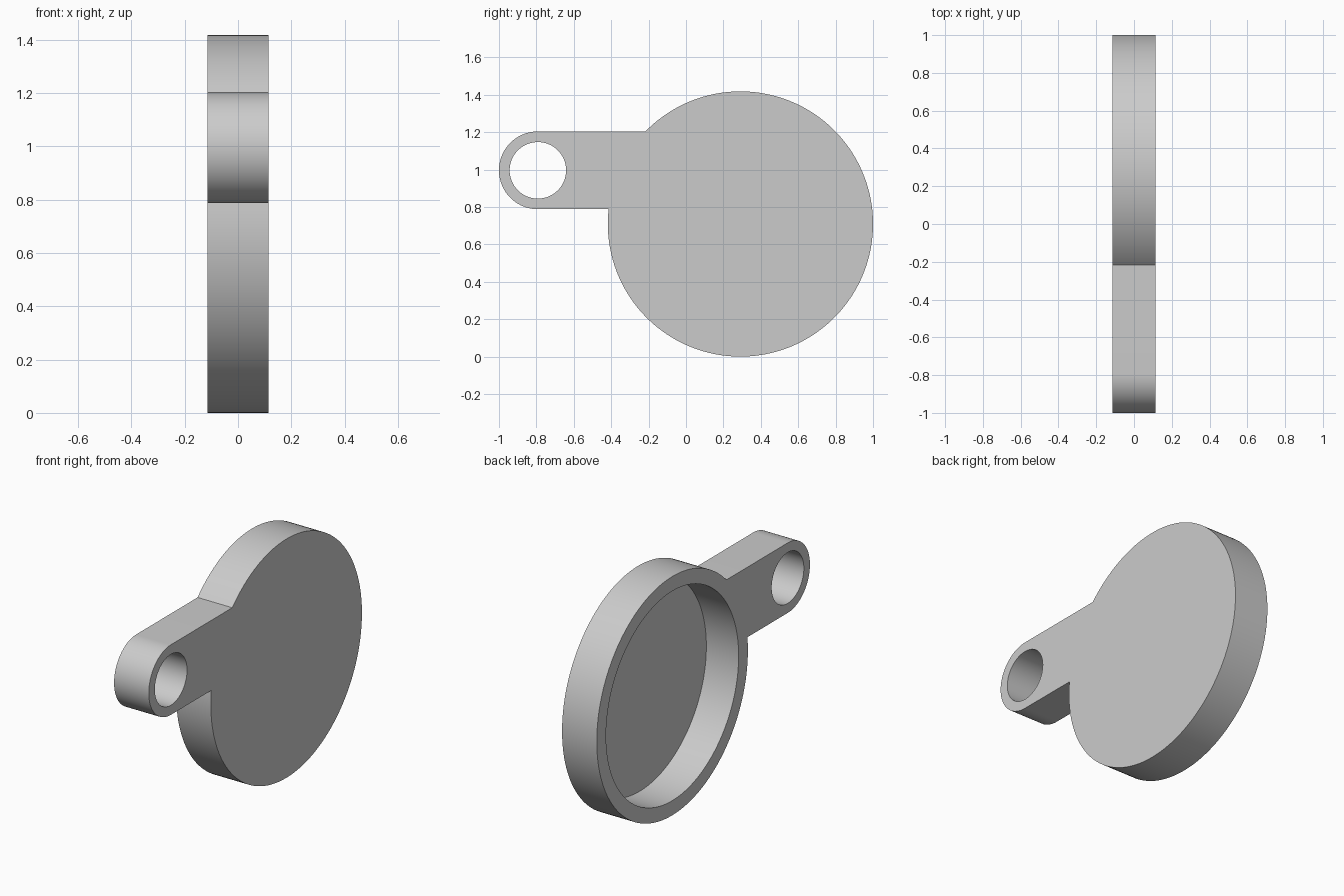
import bpy
import bmesh
from math import sin, cos, asin, pi, radians
from mathutils import Matrix

cube = bpy.data.objects.get("Cube")
if cube:
    bpy.data.objects.remove(cube, do_unlink=True)

HALF = 0.114                           # half thickness along x
DISC_Y, DISC_Z, DISC_R = 0.291, 0.709, 0.709
EYE_Y, EYE_Z, EYE_R = -0.792, 0.996, 0.208
HOLE_R = 0.151
RECESS_R, FLOOR_X = 0.622, 0.098

grey = bpy.data.materials.new("plain grey")
grey.use_nodes = True
colour = (0.6, 0.6, 0.6, 1)
grey.diffuse_color = colour
grey.node_tree.nodes["Principled BSDF"].inputs["Base Color"].default_value = colour


def arc(y, z, r, start, end, steps):
    """Points along an arc in the yz plane."""
    angles = [start + (end - start) * i / steps for i in range(steps + 1)]
    return [(y + r * cos(a), z + r * sin(a)) for a in angles]


def add_object(name, bm):
    bmesh.ops.recalc_face_normals(bm, faces=bm.faces)
    mesh = bpy.data.meshes.new(name)
    bm.to_mesh(mesh)
    bm.free()
    mesh.materials.append(grey)
    obj = bpy.data.objects.new(name, mesh)
    bpy.context.collection.objects.link(obj)
    return obj


def cylinder(name, y, z, r, x0, x1, sides):
    """Cylinder along x, used to cut round openings."""
    bm = bmesh.new()
    place = Matrix.Translation(((x0 + x1) / 2, y, z)) @ Matrix.Rotation(pi / 2, 4, "Y")
    bmesh.ops.create_cone(bm, cap_ends=True, segments=sides, radius1=r, radius2=r,
                          depth=x1 - x0, matrix=place)
    obj = add_object(name, bm)
    obj.hide_render = True
    return obj


# Body outline: large disc running into a straight arm with a rounded end
low = pi - asin((EYE_Z - EYE_R - DISC_Z) / DISC_R)
high = pi - asin((EYE_Z + EYE_R - DISC_Z) / DISC_R)
outline = arc(DISC_Y, DISC_Z, DISC_R, low - 2 * pi, high, 144)
outline += arc(EYE_Y, EYE_Z, EYE_R, pi / 2, 3 * pi / 2, 48)

bm = bmesh.new()
face = bm.faces.new([bm.verts.new((-HALF, y, z)) for y, z in outline])
side = bmesh.ops.extrude_face_region(bm, geom=[face], use_keep_orig=True)
new_verts = [v for v in side["geom"] if isinstance(v, bmesh.types.BMVert)]
bmesh.ops.translate(bm, verts=new_verts, vec=(2 * HALF, 0, 0))
body = add_object("disc_with_eyelet_arm", bm)

# Eyelet hole goes right through; the round recess opens towards -x
cutters = [
    cylinder("eyelet_cutter", EYE_Y, EYE_Z, HOLE_R, -0.3, 0.3, 96),
    cylinder("recess_cutter", DISC_Y, DISC_Z, RECESS_R, -0.3, FLOOR_X, 144),
]
for cutter in cutters:
    cut = body.modifiers.new(cutter.name, "BOOLEAN")
    cut.operation = "DIFFERENCE"
    cut.solver = "EXACT"
    cut.object = cutter

# Bake the cuts, then drop the cutters
bpy.context.view_layer.update()
graph = bpy.context.evaluated_depsgraph_get()
result = bpy.data.meshes.new_from_object(body.evaluated_get(graph))
body.modifiers.clear()
body.data = result
for cutter in cutters:
    bpy.data.objects.remove(cutter, do_unlink=True)

# Smooth curved walls, sharp rims
bpy.ops.object.select_all(action="DESELECT")
body.select_set(True)
bpy.context.view_layer.objects.active = body
bpy.ops.object.shade_smooth_by_angle(angle=radians(30))
